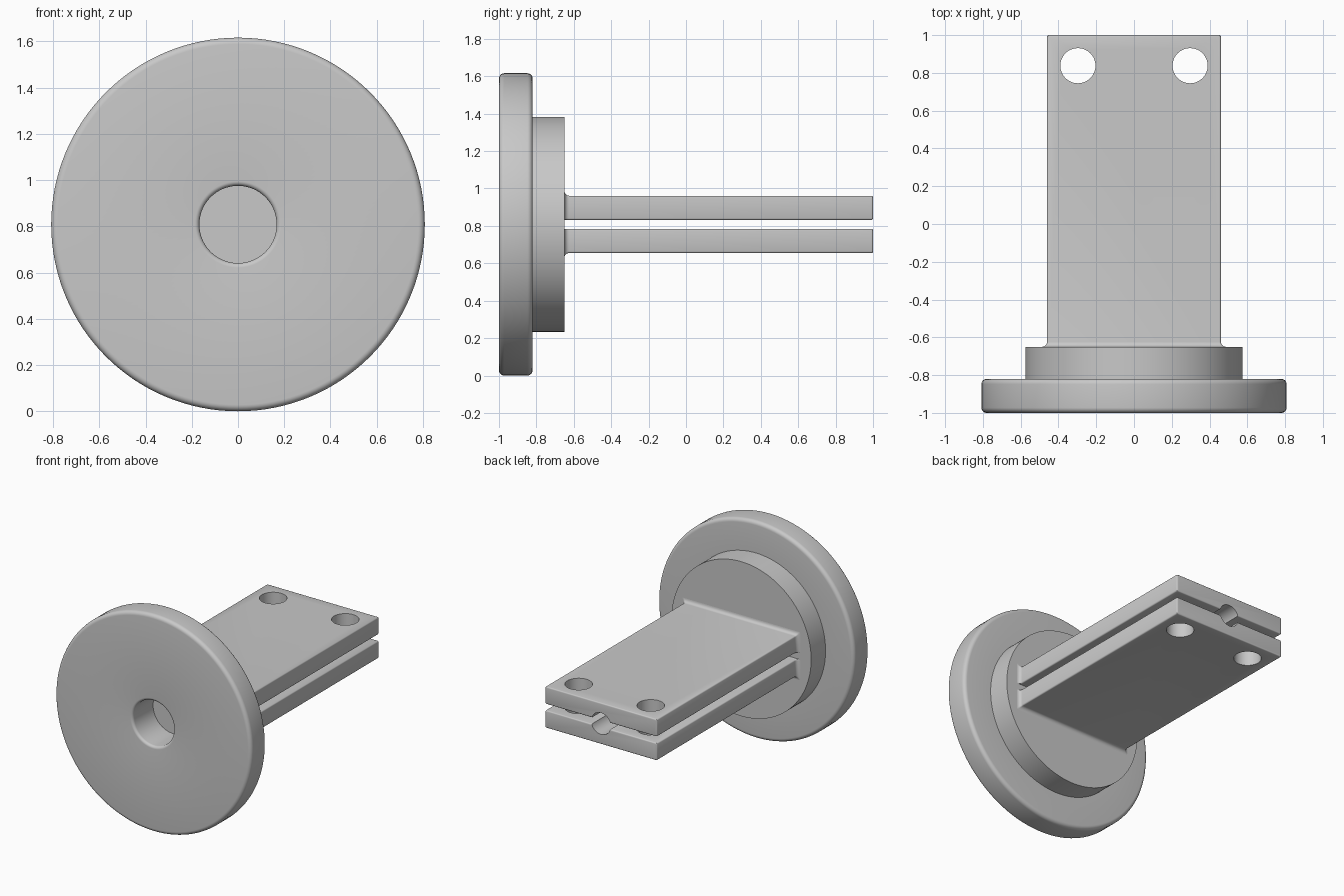
import bpy, bmesh, math
from mathutils import Matrix, Vector

if "Cube" in bpy.data.objects:
    bpy.data.objects.remove(bpy.data.objects["Cube"], do_unlink=True)

RADIUS = 0.808          # flange radius, also the height of the axis
HUB_END = -0.65         # rear face of the hub

grey = bpy.data.materials.new("light grey")
grey.use_nodes = True
grey.diffuse_color = (0.58, 0.58, 0.58, 1)
grey.node_tree.nodes["Principled BSDF"].inputs["Base Color"].default_value = grey.diffuse_color


def make_object(name, bm):
    bmesh.ops.recalc_face_normals(bm, faces=bm.faces)
    mesh = bpy.data.meshes.new(name)
    bm.to_mesh(mesh)
    bm.free()
    mesh.materials.append(grey)
    obj = bpy.data.objects.new(name, mesh)
    bpy.context.collection.objects.link(obj)
    return obj


def activate(obj):
    bpy.ops.object.select_all(action='DESELECT')
    obj.select_set(True)
    bpy.context.view_layer.objects.active = obj


def smooth(obj):
    activate(obj)
    bpy.ops.object.shade_smooth_by_angle(angle=math.radians(32))


def arc(cx, cy, r, start, end, steps=6):
    angles = [math.radians(start + (end - start) * i / steps) for i in range(steps + 1)]
    return [(cx + r * math.cos(a), cy + r * math.sin(a)) for a in angles]


# Flange, hub and blind front bore as one turned profile (radius, y)
bore, lip, rim = 0.167, 0.02, 0.028
profile = [(0, -0.76), (bore, -0.76)]
profile += arc(bore + lip, -1 + lip, lip, 180, 270)
profile += arc(RADIUS - rim, -1 + rim, rim, -90, 0)
profile += arc(RADIUS - rim, -0.82 - rim, rim, 0, 90)
profile += [(0.575, -0.82), (0.575, HUB_END), (0, HUB_END)]
bm = bmesh.new()
verts = [bm.verts.new((r, y, RADIUS)) for r, y in profile]
edges = [bm.edges.new(pair) for pair in zip(verts, verts[1:])]
bmesh.ops.spin(bm, geom=verts + edges, cent=(0, 0, RADIUS), axis=(0, 1, 0),
               angle=math.tau, steps=128)
bmesh.ops.remove_doubles(bm, verts=bm.verts, dist=0.0001)
smooth(make_object("flange_and_hub", bm))

# Cutter for the two bolt holes and the round channel between the plates
bm = bmesh.new()
for x in (-0.297, 0.297):
    bmesh.ops.create_cone(bm, cap_ends=True, segments=48, radius1=0.093, radius2=0.093,
                          depth=1, matrix=Matrix.Translation((x, 0.838, RADIUS)))
bmesh.ops.create_cone(bm, cap_ends=True, segments=48, radius1=0.08, radius2=0.08, depth=2,
                      matrix=Matrix.Translation((0, 0.3, RADIUS)) @ Matrix.Rotation(math.pi / 2, 4, 'X'))
cutter = make_object("hole_cutter", bm)
cutter.hide_render = True


def section(bm, y, grow, inset, side):
    """Rounded rectangle across one plate; only the outer sides grow."""
    r = 0.009
    half = 0.46 + grow - inset - r
    low, high = 0.024 + inset + r, 0.153 + grow - inset - r
    points = []
    for i, (x, z) in enumerate([(half, high), (-half, high), (-half, low), (half, low)]):
        points += arc(x, z, r, 90 * i, 90 * i + 90, 3)
    return [bm.verts.new((x, y, RADIUS + side * z)) for x, z in points]


# Clamp plates, flared with a fillet where they meet the hub
fillet, edge = 0.026, 0.008
stations = [(HUB_END - 0.01, fillet, 0)]
stations += [(y, fillet - x, 0) for x, y in arc(0, HUB_END + fillet, fillet, -90, 0)]
stations += [(1 - y, 0, edge - x) for x, y in arc(0, edge, edge, 0, -90, 3)]
for i, (y, grow, inset) in enumerate(stations):
    if y > 0:
        # rounded free end: the section shrinks towards y = 1
        t = math.radians(30 * (i - 8))
        stations[i] = (1 - edge + edge * math.sin(t), 0, edge * (1 - math.cos(t)))

for name, side in (("upper_plate", 1), ("lower_plate", -1)):
    bm = bmesh.new()
    rings = [section(bm, *station, side) for station in stations]
    for a, b in zip(rings, rings[1:]):
        for i in range(len(a)):
            j = (i + 1) % len(a)
            bm.faces.new((a[i], a[j], b[j], b[i]))
    bm.faces.new(rings[0])
    bm.faces.new(rings[-1])
    plate = make_object(name, bm)
    cut = plate.modifiers.new("holes", 'BOOLEAN')
    cut.operation = 'DIFFERENCE'
    cut.solver = 'EXACT'
    cut.object = cutter
    activate(plate)
    bpy.ops.object.modifier_apply(modifier=cut.name)
    smooth(plate)

bpy.data.objects.remove(cutter, do_unlink=True)
